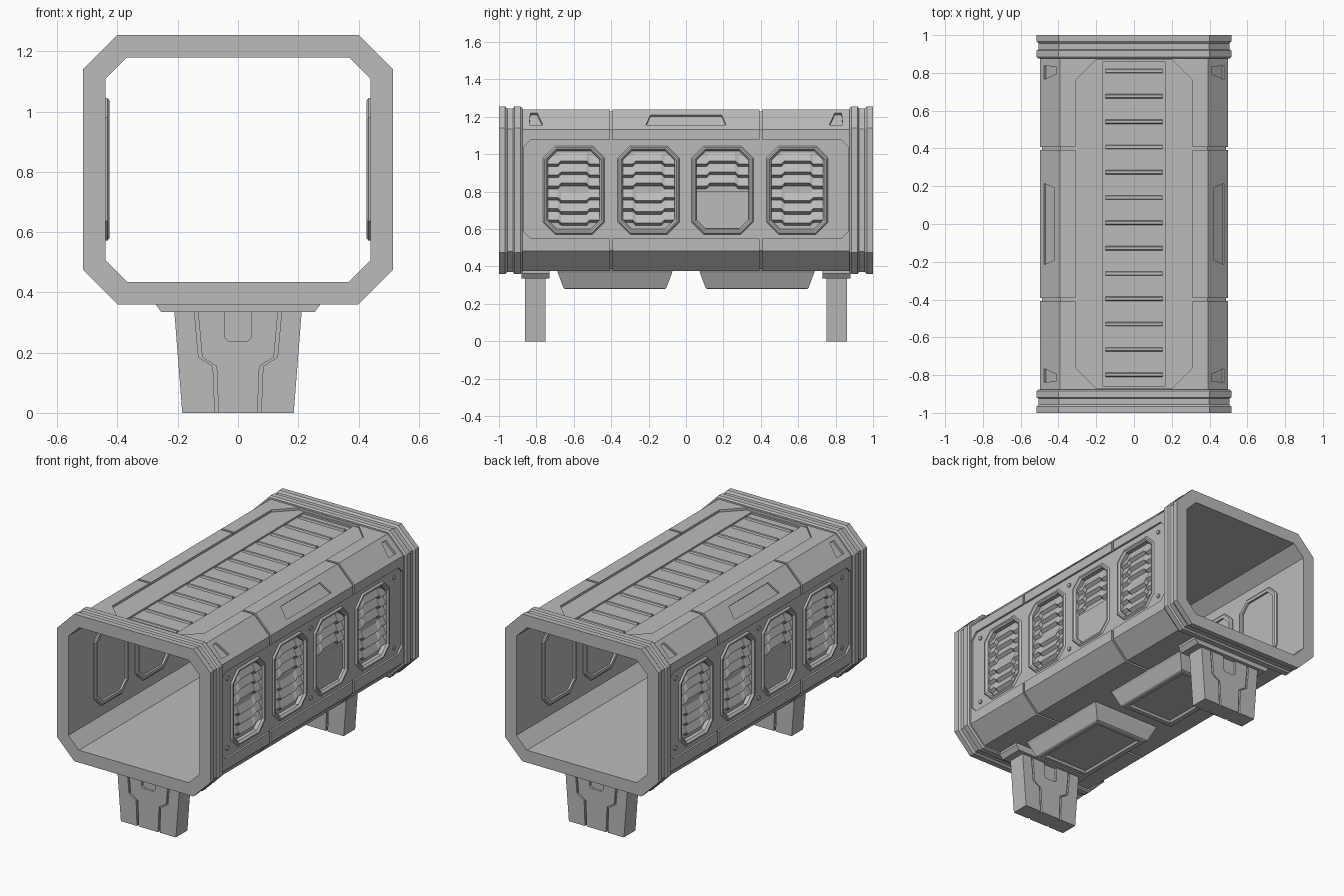
import bpy, bmesh
from math import pi, sin, cos, sqrt
from mathutils import Matrix, Vector

cube = bpy.data.objects.get("Cube")
if cube:
    bpy.data.objects.remove(cube, do_unlink=True)

grey = bpy.data.materials.new("light_grey")
grey.use_nodes = True
grey.diffuse_color = (0.5, 0.5, 0.5, 1)
grey.node_tree.nodes["Principled BSDF"].inputs["Base Color"].default_value = (0.5, 0.5, 0.5, 1)


# Frames map local (u, v, outward) to model space
def frame(u, v, w, origin=(0, 0, 0)):
    m = Matrix((u, v, w)).transposed().to_4x4()
    m.translation = Vector(origin)
    return m


X, Y, Z = Vector((1, 0, 0)), Vector((0, 1, 0)), Vector((0, 0, 1))
TURN = Matrix.Rotation(pi, 4, "Z")
SIDE = frame(Y, Z, X)
FRONT = frame(X, Z, -Y)
TOP = frame(X, Y, Z)
SLOPE = frame(Y, (Z - X).normalized(), (X + Z).normalized(), (0.4455, 0, 1.1855))


def finish(bm, name):
    bmesh.ops.recalc_face_normals(bm, faces=bm.faces)
    me = bpy.data.meshes.new(name)
    bm.to_mesh(me)
    bm.free()
    me.materials.append(grey)
    ob = bpy.data.objects.new(name, me)
    bpy.context.collection.objects.link(ob)
    return ob


def bridge(bm, loops, closed=False):
    rows = [[bm.verts.new(p) for p in loop] for loop in loops]
    n = len(rows[0])
    pairs = list(zip(rows, rows[1:] + ([rows[0]] if closed else [])))
    for a, b in pairs:
        for i in range(n):
            j = (i + 1) % n
            bm.faces.new((a[i], a[j], b[j], b[i]))
    if not closed:
        bm.faces.new(rows[0])
        bm.faces.new(rows[-1])


def prism(bm, pts, m, low, high):
    bridge(bm, [[m @ Vector((u, v, w)) for u, v in pts] for w in (low, high)])


def octagon(hw, v0, v1, c, d=0.0, uc=0.0):
    hw, v0, v1, c = hw - d, v0 + d, v1 - d, c - 0.586 * d
    pts = [(hw, v0 + c), (hw, v1 - c), (hw - c, v1), (c - hw, v1),
           (-hw, v1 - c), (-hw, v0 + c), (c - hw, v0), (hw - c, v0)]
    return [(uc + u, v) for u, v in pts]


def rect(u0, u1, v0, v1):
    return [(u0, v0), (u1, v0), (u1, v1), (u0, v1)]


def cut(target, bm):
    cutter = finish(bm, "cutter")
    cutter.hide_render = True
    mod = target.modifiers.new("cut", "BOOLEAN")
    mod.operation, mod.solver, mod.object = "DIFFERENCE", "EXACT", cutter
    bpy.context.view_layer.update()
    graph = bpy.context.evaluated_depsgraph_get()
    old, me = target.data, bpy.data.meshes.new_from_object(target.evaluated_get(graph))
    target.modifiers.clear()
    target.data = me
    bpy.data.meshes.remove(old)
    bpy.data.objects.remove(cutter, do_unlink=True)


def section(inset, y):
    return [(x, y, z) for x, z in octagon(0.515, 0.36, 1.255, 0.115, inset)]


# Hollow hull
SKIN, WALL = 0.017, 0.075
bm = bmesh.new()
bridge(bm, [section(i, y) for i, y in
            ((SKIN, -0.9), (SKIN, 0.9), (WALL, 0.9), (WALL, -0.9))], True)
hull = finish(bm, "hull")

# Seams around the hull
bm = bmesh.new()
for y in (-0.4, 0.4):
    bridge(bm, [section(i, y + s) for i, s in
                ((-0.02, -0.007), (-0.02, 0.007), (SKIN + 0.01, 0.007), (SKIN + 0.01, -0.007))], True)
cut(hull, bm)

# Recessed side fields, roof field and sloped pockets
bm = bmesh.new()
for m in (Matrix(), TURN):
    prism(bm, octagon(0.87, 0.55, 1.077, 0.04), m @ SIDE, 0.486, 0.55)
    prism(bm, [(-0.215, -0.043), (0.215, -0.043), (0.19, 0.036), (-0.19, 0.036)],
          m @ SLOPE, -0.012, 0.05)
    for s in (-1, 1):
        prism(bm, [(s * u, v) for u, v in ((0.765, -0.043), (0.795, 0.048), (0.832, 0.048), (0.838, -0.043))],
              m @ SLOPE, -0.015, 0.05)
prism(bm, octagon(0.31, -0.872, 0.872, 0.11), TOP, 1.224, 1.3)
cut(hull, bm)

# Window pockets and roof channel
WINDOWS = (-0.6, -0.2, 0.195, 0.595)
PARTIAL = 2
W_SHAPE = (0.165, 0.572, 1.045, 0.065)
bm = bmesh.new()
for m in (Matrix(), TURN):
    for u in WINDOWS:
        prism(bm, octagon(*W_SHAPE, 0.02, u), m @ SIDE, 0.46, 0.52)
prism(bm, rect(-0.165, 0.165, -0.86, 0.86), TOP, 1.214, 1.28)
cut(hull, bm)

# Stepped end collars
for s, name in ((-1, "front_collar"), (1, "back_collar")):
    bm = bmesh.new()
    bridge(bm, [section(i, s * y) for i, y in
                ((0, 1), (0, 0.967), (0.01, 0.955), (0.01, 0.925), (0, 0.918), (0, 0.885),
                 (0.008, 0.875), (0.03, 0.875), (WALL, 0.88), (WALL, 1))], True)
    finish(bm, name)

# Roof slats
bm = bmesh.new()
for k in range(-6, 7):
    y = k * 0.134 + 0.005
    prism(bm, [(y - 0.012, 1.21), (y + 0.014, 1.21), (y + 0.008, 1.224), (y - 0.006, 1.224)],
          SIDE, -0.152, 0.152)
finish(bm, "roof_slats")


# A kinked louvre with a sloped face and a lip below
def louvre(bm, m, uc, z):
    kink = 0.016 if z > 0.8 else -0.016
    path = [(-0.138, 0), (-0.085, 0), (-0.068, kink), (0.068, kink), (0.085, 0), (0.138, 0)]
    bridge(bm, [[m @ Vector((uc + u, z + dz + rise, out)) for rise, out in
                 ((0.046, 0.462), (0.004, 0.481), (-0.01, 0.462), (0, 0.455))]
                for u, dz in path])


FRAME = ((0, 0.433), (0, 0.486), (0.008, 0.496), (0.017, 0.496),
         (0.027, 0.484), (0.027, 0.427), (0.008, 0.427))
for m, side in ((Matrix(), "left"), (TURN, "right")):
    m = m @ SIDE
    frames, slats, bolts, shutter = (bmesh.new() for _ in range(4))
    for i, u in enumerate(WINDOWS):
        # Window frame standing proud on both faces of the wall
        inner = octagon(*W_SHAPE, 0.027, u)
        loops = [[m @ Vector((a, b, w)) for a, b in octagon(*W_SHAPE, d, u)] for d, w in FRAME]
        bridge(frames, loops, True)
        for k in range(3 if i == PARTIAL else 6):
            louvre(slats, m, u, 0.945 - k * 0.06)
    # Plain lower shutter
    u = WINDOWS[PARTIAL]
    prism(shutter, [(u - 0.138, 0.8), (u - 0.138, 0.64), (u - 0.1, 0.602),
                    (u + 0.1, 0.602), (u + 0.138, 0.64), (u + 0.138, 0.8)], m, 0.45, 0.47)
    # Bolt heads
    for u in (-0.8, 0, 0.8):
        for v in (0.6, 1.025):
            ring = [(u + 0.013 * cos(a * pi / 5), v + 0.013 * sin(a * pi / 5)) for a in range(10)]
            prism(bolts, ring, m, 0.48, 0.494)
    finish(frames, side + "_window_frames")
    finish(slats, side + "_louvres")
    finish(shutter, side + "_shutter")
    finish(bolts, side + "_bolts")

# Tapered underside pods with sunken bottom panels
for s, name in ((-1, "front_pod"), (1, "back_pod")):
    bm = bmesh.new()
    bridge(bm, [[(x, s * y, z) for x, y in rect(-hx, hx, y0, y1)] for hx, y0, y1, z in
                ((0.24, 0.07, 0.69, 0.39), (0.225, 0.075, 0.685, 0.365), (0.19, 0.105, 0.655, 0.285),
                 (0.182, 0.113, 0.647, 0.28), (0.155, 0.14, 0.62, 0.28), (0.147, 0.148, 0.612, 0.293))])
    finish(bm, name)

# Legs with stepped grooves and a slot on both broad faces
GROOVE = [(0.141, 0.36), (0.125, 0.185), (0.077, 0.155), (0.07, -0.02)]
for m, name in ((Matrix(), "front"), (TURN, "back")):
    place = m @ Matrix.Translation((0, -0.805, 0)) @ FRONT
    bm = bmesh.new()
    prism(bm, [(-0.185, 0), (0.185, 0), (0.212, 0.345), (-0.212, 0.345)], place, -0.055, 0.055)
    leg = finish(bm, name + "_leg")
    bm = bmesh.new()
    for flip in (Matrix(), Matrix.Rotation(pi, 4, "Y")):
        f = place @ flip
        for s in (-1, 1):
            strip = [(s * (x + 0.006), z) for x, z in GROOVE]
            strip += [(s * (x - 0.006), z) for x, z in reversed(GROOVE)]
            prism(bm, strip, f, 0.043, 0.08)
        prism(bm, [(-0.045, 0.36), (-0.045, 0.252), (-0.032, 0.238),
                   (0.032, 0.238), (0.045, 0.252), (0.045, 0.36)], f, 0.04, 0.08)
    cut(leg, bm)
    # Mounting plate
    bm = bmesh.new()
    prism(bm, [(-0.255, 0.335), (0.255, 0.335), (0.275, 0.362), (0.275, 0.385),
               (-0.275, 0.385), (-0.275, 0.362)], place, -0.075, 0.075)
    finish(bm, name + "_leg_mount")
